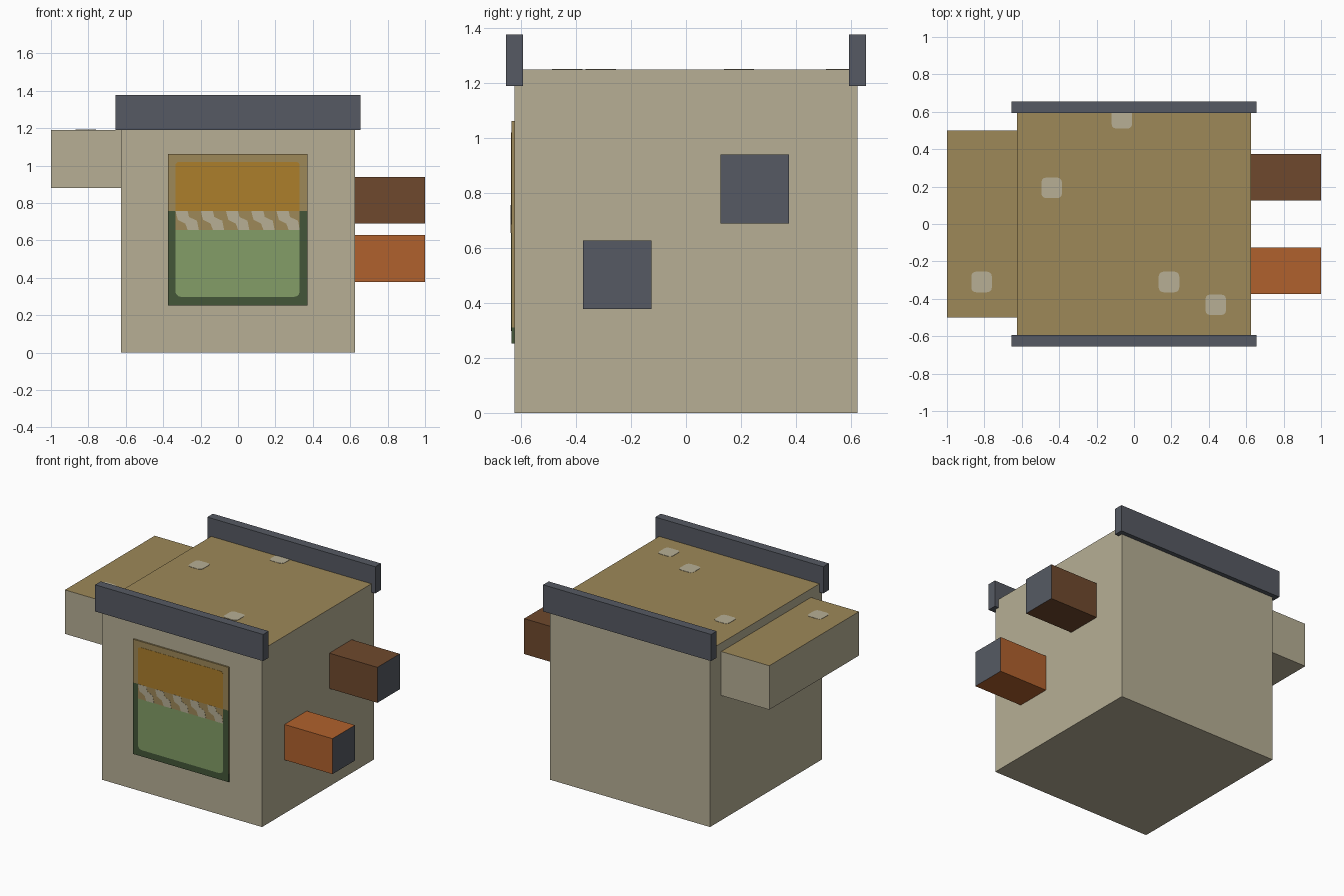
import bpy, bmesh, math
from mathutils import Vector

if "Cube" in bpy.data.objects:
    bpy.data.objects.remove(bpy.data.objects["Cube"])


def material(name, rgb):
    lin = [((c / 255 + 0.055) / 1.055) ** 2.4 for c in rgb]
    m = bpy.data.materials.new(name)
    m.diffuse_color = (*lin, 1)
    m.use_nodes = True
    m.node_tree.nodes["Principled BSDF"].inputs["Base Color"].default_value = m.diffuse_color
    return m


STONE = material("pale stone", (183, 175, 149))
TAN = material("tan", (157, 136, 88))
SLATE = material("slate grey", (86, 90, 99))
RUST = material("rust orange", (176, 97, 45))
BROWN = material("dark brown", (111, 73, 45))
AMBER = material("amber", (172, 126, 43))
GREEN = material("leaf green", (131, 158, 103))
MOSS = material("dark green", (68, 86, 57))


def finish(name, bm, mats, rule=None):
    bmesh.ops.recalc_face_normals(bm, faces=bm.faces)
    if rule:
        for f in bm.faces:
            f.material_index = rule(f.normal, f.calc_center_median())
    me = bpy.data.meshes.new(name)
    bm.to_mesh(me)
    bm.free()
    for m in mats:
        me.materials.append(m)
    ob = bpy.data.objects.new(name, me)
    bpy.context.collection.objects.link(ob)
    return ob


def box(name, lo, hi, mats, rule=None, cuts=()):
    """Box between two corners, optionally sliced at heights in cuts."""
    lo, hi = Vector(lo), Vector(hi)
    bm = bmesh.new()
    bmesh.ops.create_cube(bm, size=1)
    for v in bm.verts:
        v.co = (lo + hi) / 2 + v.co * (hi - lo)
    for z in cuts:
        bmesh.ops.bisect_plane(bm, geom=bm.verts[:] + bm.edges[:] + bm.faces[:],
                               plane_co=(0, 0, z), plane_no=(0, 0, 1))
    return finish(name, bm, mats, rule)


def plate(name, outline, mat, to3d, depth):
    """Thin plate: a flat outline placed by to3d and extruded by depth."""
    bm = bmesh.new()
    face = bm.faces.new([bm.verts.new(to3d(a, b)) for a, b in outline])
    ext = bmesh.ops.extrude_face_region(bm, geom=[face])
    moved = [g for g in ext["geom"] if isinstance(g, bmesh.types.BMVert)]
    bmesh.ops.translate(bm, verts=moved, vec=depth)
    return finish(name, bm, [mat])


def rounded(x0, x1, z0, z1, radii):
    """Rectangle outline; radii run bottom-left, bottom-right, top-right, top-left."""
    pts = []
    corners = ((x0, z0, 1, 1), (x1, z0, -1, 1), (x1, z1, -1, -1), (x0, z1, 1, -1))
    for i, ((x, z, sx, sz), r) in enumerate(zip(corners, radii)):
        if r == 0:
            pts.append((x, z))
            continue
        for k in range(4):
            a = math.pi + math.pi / 2 * i + math.pi / 6 * k
            pts.append((x + sx * r + r * math.cos(a), z + sz * r + r * math.sin(a)))
    return pts


def top_rule(n, c):
    return 1 if n.z > 0.5 else 0


def end_rule(n, c):
    return 1 if n.x > 0.5 else 0


# Main block and side block, with tan tops
box("body", (-0.625, -0.625, 0), (0.625, 0.625, 1.25), [STONE, TAN], top_rule)
box("side_block", (-1, -0.5, 0.88), (-0.625, 0.5, 1.19), [STONE, TAN], top_rule)

# Rails along the front and back top edges
for name, s in (("front_rail", -1), ("back_rail", 1)):
    y = sorted((s * 0.594, s * 0.656))
    box(name, (-0.655, y[0], 1.19), (0.655, y[1], 1.378), [SLATE])

# Pegs with slate ends
box("upper_peg", (0.625, 0.125, 0.69), (1, 0.375, 0.94), [BROWN, SLATE], end_rule)
box("lower_peg", (0.625, -0.375, 0.378), (1, -0.125, 0.628), [RUST, SLATE], end_rule)

# Pale spots on the tops
for i, (x, y, z) in enumerate([(-0.065, 0.565, 1.25), (-0.44, 0.193, 1.25),
                               (0.187, -0.31, 1.25), (0.437, -0.432, 1.25),
                               (-0.815, -0.31, 1.19)]):
    h = 0.055
    plate(f"top_spot_{i + 1}", rounded(x - h, x + h, y - h, y + h, [0.025] * 4), STONE,
          lambda a, b, z=z: (a, b, z), (0, 0, 0.002))


# Front panel: tan above, dark green below, tan side edges
def panel_rule(n, c):
    if c.z > 0.755 or (abs(n.x) > 0.5 and c.z > 0.31):
        return 0
    return 1


box("front_panel", (-0.375, -0.636, 0.253), (0.372, -0.625, 1.062), [TAN, MOSS],
    panel_rule, cuts=(0.31, 0.757))


# Painted fields on the panel
def on_panel(a, b):
    return (a, -0.636, b)


OUT = Vector((0, -0.0015, 0))
L, R = -0.335, 0.33
plate("amber_field", rounded(L, R, 0.757, 1.02, [0, 0, 0.02, 0.02]), AMBER, on_panel, OUT)
plate("wave_band", rounded(L, R, 0.655, 0.757, [0] * 4), TAN, on_panel, OUT)
plate("green_field", rounded(L, R, 0.298, 0.655, [0.03, 0.03, 0, 0]), GREEN, on_panel, OUT)

# Slanted pale waves in the band
WAVE = [(0, 0.757), (0.065, 0.757), (0.072, 0.725), (0.115, 0.705), (0.125, 0.655),
        (0.065, 0.655), (0.052, 0.69), (0.012, 0.71)]
for i in range(5):
    x = L + 0.001 + i * 0.135
    plate(f"wave_{i + 1}", [(min(x + a, R), b) for a, b in WAVE], STONE,
          lambda a, b: (a, -0.6375, b), (0, -0.001, 0))
